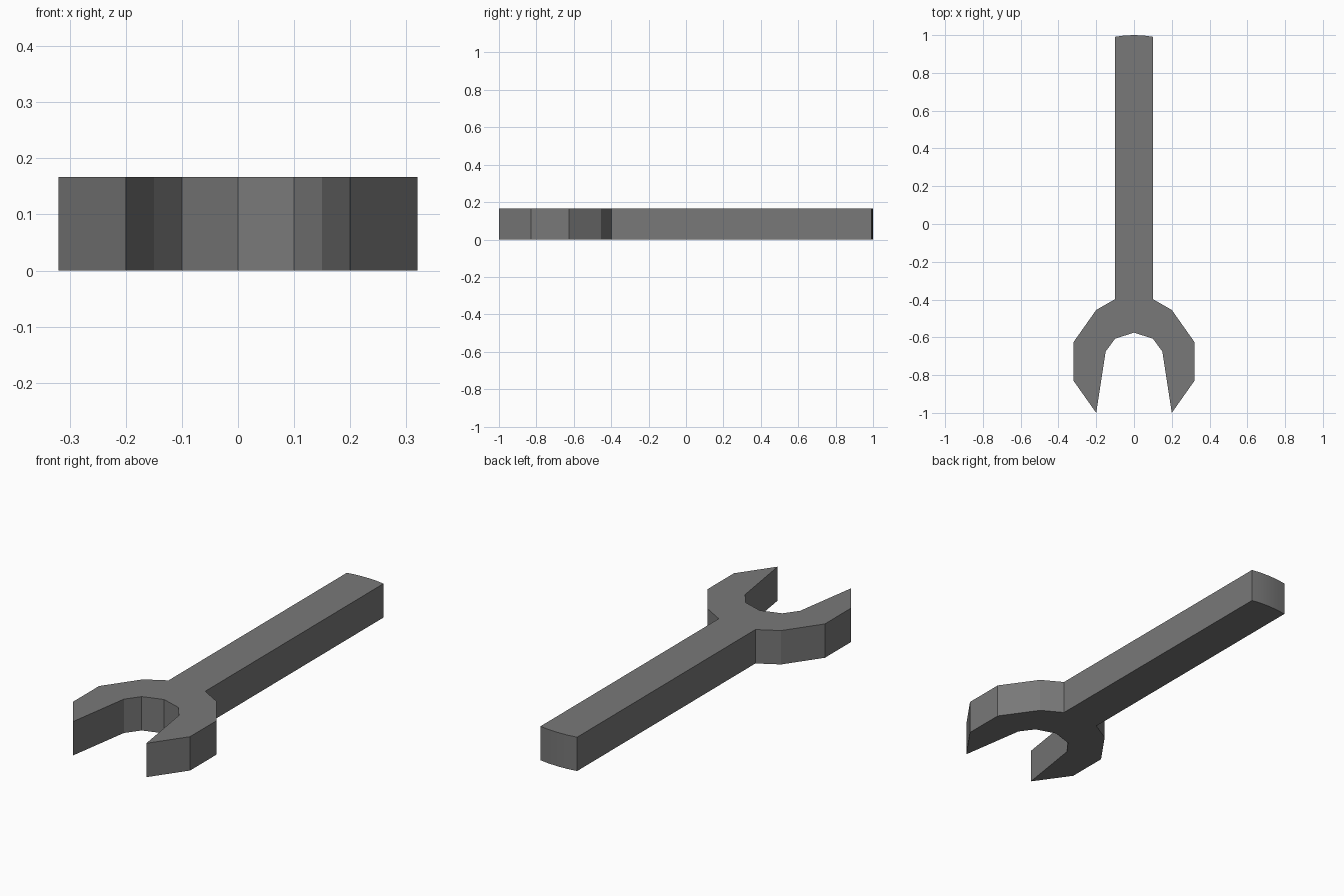
import bpy
import bmesh
import math

if "Cube" in bpy.data.objects:
    bpy.data.objects.remove(bpy.data.objects["Cube"], do_unlink=True)

THICKNESS = 0.167

# Plain steel colour
steel = bpy.data.materials.new("dark_steel")
steel.use_nodes = True
colour = (0.19, 0.19, 0.19, 1.0)
steel.diffuse_color = colour
bsdf = next(n for n in steel.node_tree.nodes if n.type == "BSDF_PRINCIPLED")
bsdf.inputs["Base Color"].default_value = colour
bsdf.inputs["Roughness"].default_value = 0.6

# Half outline: gently bowed handle end, handle side, jaw outside, jaw inside
half = [(0.0, 1.0), (0.05, 0.998), (0.1, 0.991),
        (0.1, -0.398), (0.2, -0.455), (0.32, -0.625), (0.32, -0.83), (0.2, -1.0),
        (0.15, -0.675), (0.1, -0.607), (0.0, -0.575)]
outline = half + [(-x, y) for x, y in reversed(half[1:-1])]

# Wrench body: outline filled and extruded to its thickness
bm = bmesh.new()
base = bm.faces.new([bm.verts.new((x, y, 0.0)) for x, y in outline])
result = bmesh.ops.extrude_face_region(bm, geom=[base], use_keep_orig=True)
top = [g for g in result["geom"] if isinstance(g, bmesh.types.BMVert)]
bmesh.ops.translate(bm, verts=top, vec=(0, 0, THICKNESS))
bmesh.ops.recalc_face_normals(bm, faces=bm.faces)

mesh = bpy.data.meshes.new("wrench")
bm.to_mesh(mesh)
bm.free()
mesh.materials.append(steel)
wrench = bpy.data.objects.new("wrench", mesh)
bpy.context.collection.objects.link(wrench)

# Soften only the bowed handle end
bpy.ops.object.select_all(action="DESELECT")
wrench.select_set(True)
bpy.context.view_layer.objects.active = wrench
bpy.ops.object.shade_smooth_by_angle(angle=math.radians(15))
